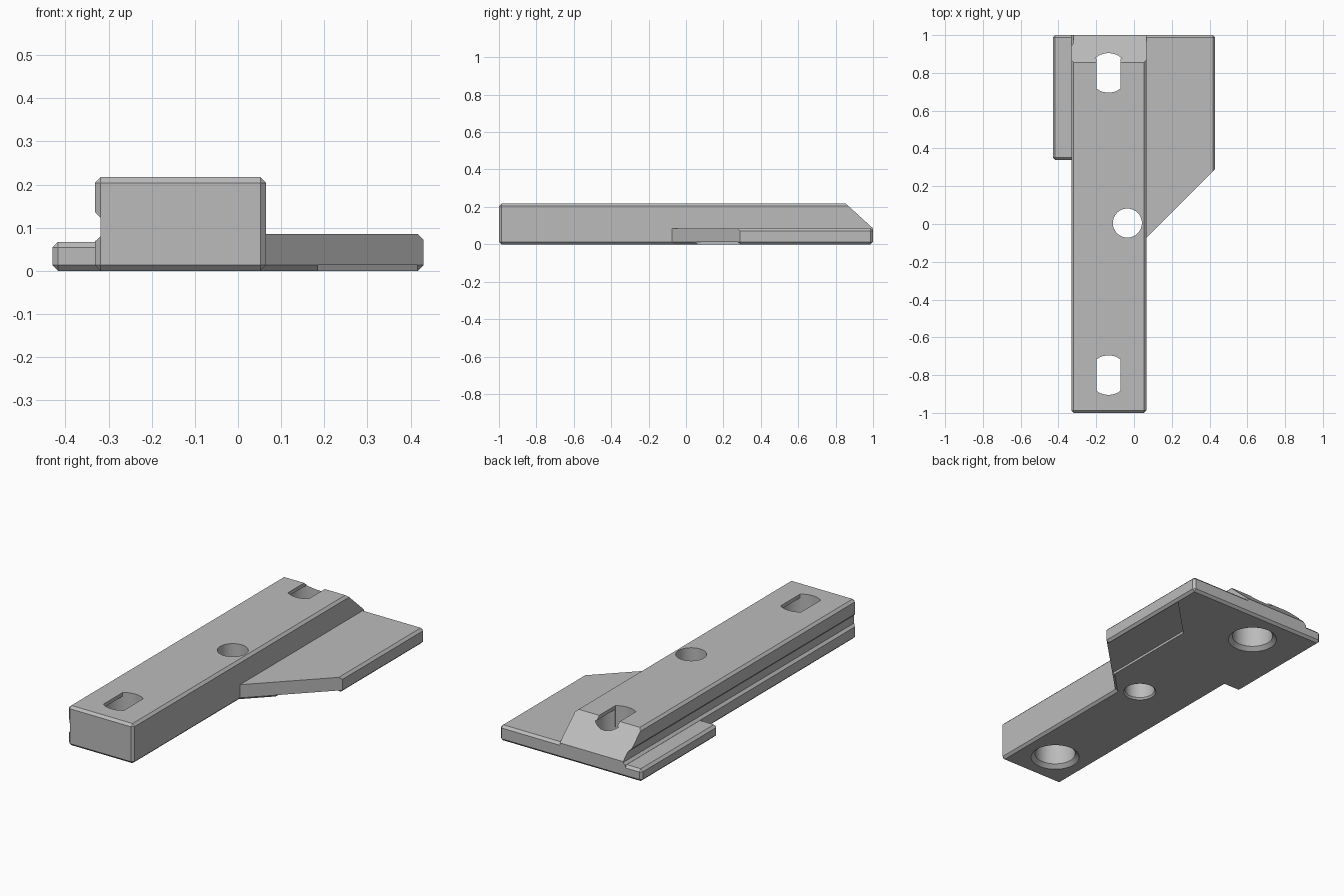
import bpy, bmesh, math
from mathutils import Vector

default = bpy.data.objects.get("Cube")
if default:
    bpy.data.objects.remove(default, do_unlink=True)

CHAMFER = 0.013
BAR_L, BAR_R, BAR_TOP = -0.332, 0.065, 0.217
PLATE_TOP = 0.085

grey = bpy.data.materials.new("plain grey")
grey.use_nodes = True
grey.diffuse_color = (0.5, 0.5, 0.5, 1)
grey.node_tree.nodes["Principled BSDF"].inputs["Base Color"].default_value = (0.5, 0.5, 0.5, 1)


def add_object(name, bm):
    bmesh.ops.recalc_face_normals(bm, faces=bm.faces)
    mesh = bpy.data.meshes.new(name)
    bm.to_mesh(mesh)
    bm.free()
    mesh.materials.append(grey)
    obj = bpy.data.objects.new(name, mesh)
    bpy.context.collection.objects.link(obj)
    return obj


def prism(name, points, sweep, chamfer_rule=None):
    """Extrude a closed outline along a vector, then chamfer chosen edges."""
    bm = bmesh.new()
    face = bm.faces.new([bm.verts.new(p) for p in points])
    moved = bmesh.ops.extrude_face_region(bm, geom=[face])["geom"]
    # the starting face stays in place as the other cap
    bmesh.ops.translate(bm, vec=Vector(sweep),
                        verts=[v for v in moved if isinstance(v, bmesh.types.BMVert)])
    if face.is_valid and len(bm.faces) < len(points) + 2:
        bm.faces.new([v for v in face.verts])
    bmesh.ops.recalc_face_normals(bm, faces=bm.faces)
    if chamfer_rule:
        edges = [e for e in bm.edges if chamfer_rule(e.verts[0].co, e.verts[1].co)]
        bmesh.ops.bevel(bm, geom=edges, offset=CHAMFER, segments=1,
                        affect='EDGES', clamp_overlap=True)
    return add_object(name, bm)


def cone(name, x, y, z0, z1, r0, r1):
    bm = bmesh.new()
    bmesh.ops.create_cone(bm, cap_ends=True, segments=32, radius1=r0, radius2=r1, depth=z1 - z0)
    bmesh.ops.translate(bm, verts=bm.verts, vec=(x, y, (z0 + z1) / 2))
    return add_object(name, bm)


def combine(target, tool, operation):
    mod = target.modifiers.new("join_or_cut", 'BOOLEAN')
    mod.operation, mod.solver, mod.object = operation, 'EXACT', tool
    bpy.context.view_layer.update()
    graph = bpy.context.evaluated_depsgraph_get()
    mesh = bpy.data.meshes.new_from_object(target.evaluated_get(graph))
    target.modifiers.clear()
    target.data = mesh
    bpy.data.objects.remove(tool, do_unlink=True)


# Main bar with a sloping rear end
def bar_rule(a, b):
    on_slope = [p.y > 0.8 and p.z > 0.08 for p in (a, b)]
    rear_upright = a.y > 0.9 and b.y > 0.9 and abs(a.z - b.z) > 0.01
    return not (all(on_slope) or rear_upright)


outline = [(-1, 0), (1, 0), (1, PLATE_TOP), (0.855, BAR_TOP), (-1, BAR_TOP)]
bracket = prism("mounting_bracket", [(BAR_L, y, z) for y, z in outline],
                (BAR_R - BAR_L, 0, 0), bar_rule)

# Side wing with a diagonal front edge
def wing_rule(a, b):
    if min(a.x, b.x) < 0 and max(a.x, b.x) < 0:
        return False
    low = a.z < 0.01 and b.z < 0.01
    rear = a.y > 0.99 and b.y > 0.99
    side = a.x > 0.42 and b.x > 0.42 and abs(a.z - b.z) < 0.01
    return low or rear or side


wing_shape = [(-0.2, 1), (0.43, 1), (0.43, 0.29), (0.065, -0.075), (-0.2, -0.075)]
wing = prism("side_wing", [(x, y, 0) for x, y in wing_shape], (0, 0, PLATE_TOP), wing_rule)

# Shallow skewed recess under the wing, open at the diagonal edge
recess_shape = [(0.185, -0.1), (0.185, 0.62), (0.415, 0.85), (0.415, 0.13)]
recess = prism("recess_cutter", [(x, y, -0.05) for x, y in recess_shape], (0, 0, 0.063))
combine(wing, recess, 'DIFFERENCE')
combine(bracket, wing, 'UNION')

# Low flange on the other side
flange_shape = [(-0.43, 0.34), (-0.2, 0.34), (-0.2, 1), (-0.43, 1)]
flange = prism("side_flange", [(x, y, 0) for x, y in flange_shape], (0, 0, 0.067),
               lambda a, b: min(a.x, b.x) < -0.4)
combine(bracket, flange, 'UNION')

# Long groove in the side of the bar
groove_shape = [(-0.36, 0.067), (BAR_L, 0.0675), (-0.319, 0.08), (-0.319, 0.123),
                (BAR_L, 0.137), (-0.36, 0.165)]
groove = prism("groove_cutter", [(x, -1.1, z) for x, z in groove_shape], (0, 2.2, 0))
combine(bracket, groove, 'DIFFERENCE')

# Screw holes: round pocket from below, narrow slot through the top
RADIUS, HALF_SLOT, SCREW_X = 0.105, 0.0625, -0.135
start = math.acos(HALF_SLOT / RADIUS)
arc = [start + (math.pi - 2 * start) * i / 6 for i in range(7)]
arc += [a + math.pi for a in arc]
for y in (-0.8, 0.8):
    slot = [(SCREW_X + RADIUS * math.cos(a), y + RADIUS * math.sin(a), 0.1) for a in arc]
    combine(bracket, cone("pocket", SCREW_X, y, -0.05, 0.197, RADIUS, RADIUS), 'DIFFERENCE')
    combine(bracket, prism("slot", slot, (0, 0, 0.2)), 'DIFFERENCE')
    combine(bracket, cone("rim", SCREW_X, y, -0.02, 0.02, 0.147, RADIUS), 'DIFFERENCE')

# Plain central hole with a small lower rim
combine(bracket, cone("centre_hole", -0.035, 0.005, -0.05, 0.3, 0.077, 0.077), 'DIFFERENCE')
combine(bracket, cone("centre_rim", -0.035, 0.005, -0.01, 0.01, 0.093, 0.077), 'DIFFERENCE')

# Crisp machined edges, smooth hole walls
bpy.context.view_layer.objects.active = bracket
bracket.select_set(True)
bpy.ops.object.shade_smooth_by_angle(angle=math.radians(20))
